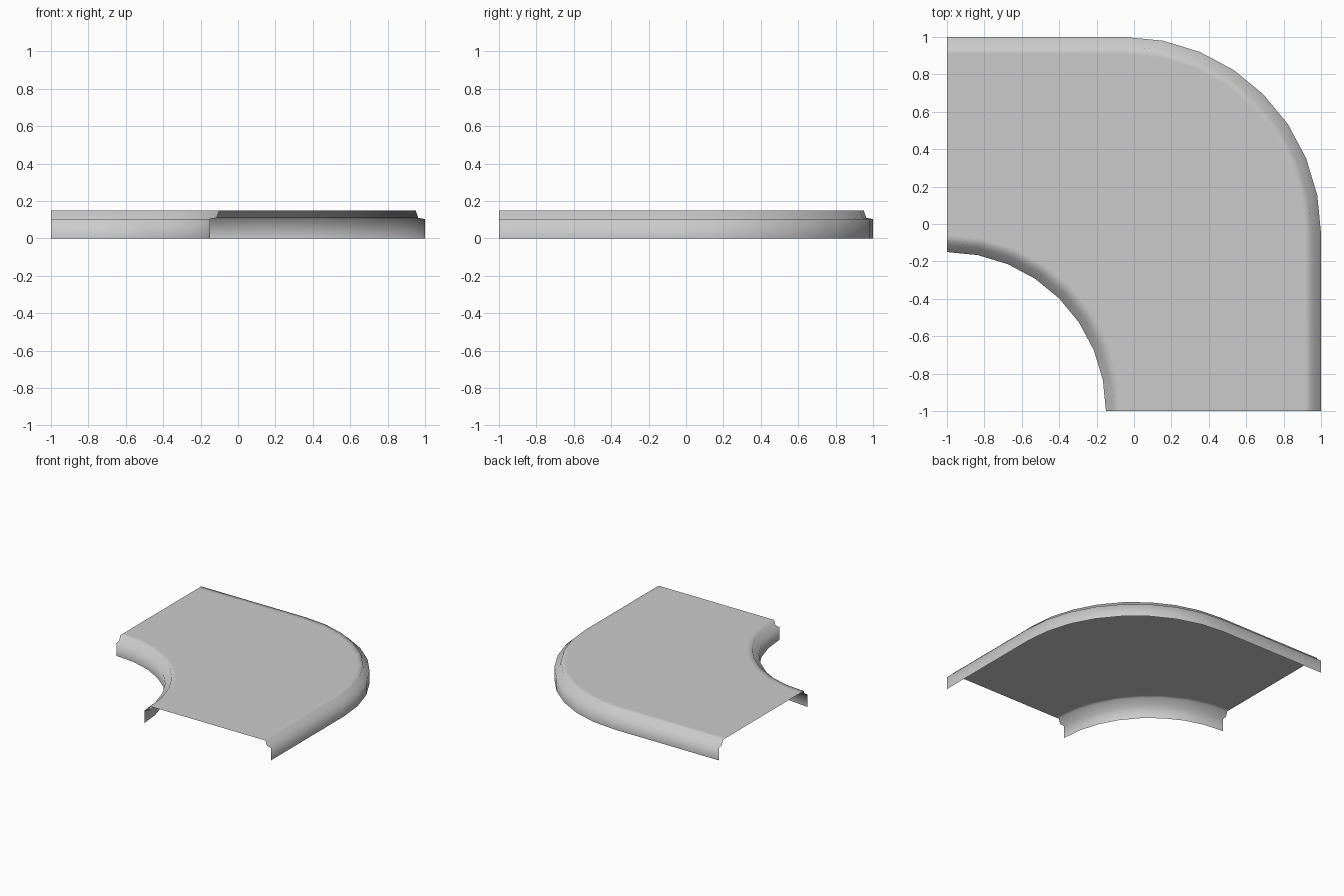
import bpy
import bmesh
from math import sin, cos, pi

cube = bpy.data.objects.get("Cube")
if cube:
    bpy.data.objects.remove(cube, do_unlink=True)

STEPS = 8          # segments per quarter turn
# rim cross-section: (inset from the outer edge, height)
PROFILE = [(0, 0), (0, 0.103), (0.037, 0.11), (0.05, 0.15), (0.09, 0.15)]


def quarter(cx, cy, radius):
    """Points of a quarter turn from +y round to +x."""
    angles = [pi / 2 * i / STEPS for i in range(STEPS + 1)]
    return [(cx + radius * sin(a), cy + radius * cos(a)) for a in angles]


def outer_path(inset):
    edge = 1 - inset
    return [(-1, edge)] + quarter(-0.05, -0.05, 1.05 - inset) + [(edge, -1)]


def inner_path(inset):
    return quarter(-1, -1, 0.85 + inset)


def build_rim(bm, path):
    """Sweep the stepped profile along a path and return the last ring."""
    rings = [[bm.verts.new((x, y, z)) for x, y in path(inset)]
             for inset, z in PROFILE]
    for low, high in zip(rings, rings[1:]):
        for i in range(len(low) - 1):
            bm.faces.new((low[i], low[i + 1], high[i + 1], high[i]))
    return rings[-1]


# Open shell: two stepped rims joined by a flat deck
bm = bmesh.new()
outer = build_rim(bm, outer_path)
inner = build_rim(bm, inner_path)
deck = bm.faces.new(outer + inner[::-1])
bmesh.ops.recalc_face_normals(bm, faces=bm.faces[:])
deck.normal_update()
if deck.normal.z < 0:
    bmesh.ops.reverse_faces(bm, faces=bm.faces[:])
for face in bm.faces:
    face.smooth = True

mesh = bpy.data.meshes.new("curved_cover")
bm.to_mesh(mesh)
bm.free()
cover = bpy.data.objects.new("curved_cover", mesh)
bpy.context.collection.objects.link(cover)

# Plain grey finish
grey = bpy.data.materials.new("light_grey")
grey.use_nodes = True
colour = (0.6, 0.6, 0.6, 1)
grey.diffuse_color = colour
grey.node_tree.nodes["Principled BSDF"].inputs["Base Color"].default_value = colour
mesh.materials.append(grey)
